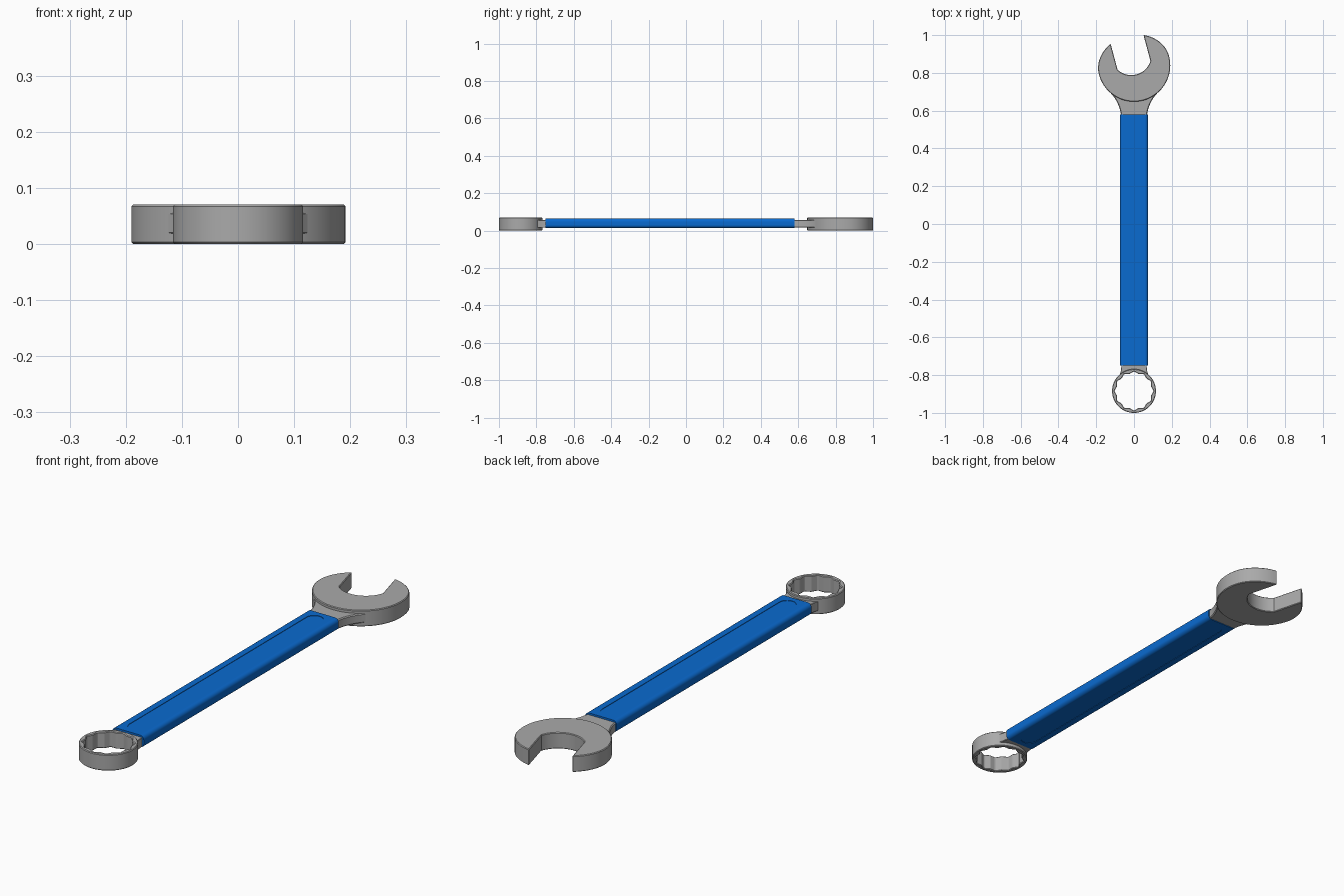
import bpy, bmesh, math
from mathutils import Matrix, Vector

if "Cube" in bpy.data.objects:
    bpy.data.objects.remove(bpy.data.objects["Cube"])


def material(name, rgb):
    m = bpy.data.materials.new(name)
    m.diffuse_color = (*rgb, 1)
    m.use_nodes = True
    m.node_tree.nodes["Principled BSDF"].inputs["Base Color"].default_value = m.diffuse_color
    return m


STEEL = material("steel grey", (0.40, 0.40, 0.40))
BLUE = material("grip blue", (0.003, 0.145, 0.63))
HEAD_Y, RING_Y = 0.84, -0.884


def finish(name, bm, mat, bevel=0.0, cutters=()):
    bmesh.ops.recalc_face_normals(bm, faces=bm.faces)
    me = bpy.data.meshes.new(name)
    bm.to_mesh(me)
    bm.free()
    ob = bpy.data.objects.new(name, me)
    bpy.context.collection.objects.link(ob)
    me.materials.append(mat)
    for o in bpy.context.selected_objects:
        o.select_set(False)
    bpy.context.view_layer.objects.active = ob
    ob.select_set(True)
    if bevel:
        b = ob.modifiers.new("bevel", 'BEVEL')
        b.width, b.segments, b.limit_method = bevel, 1, 'ANGLE'
        b.angle_limit = math.radians(40)
        bpy.ops.object.modifier_apply(modifier="bevel")
    for c in cutters:
        b = ob.modifiers.new("cut", 'BOOLEAN')
        b.object, b.operation, b.solver = c, 'DIFFERENCE', 'EXACT'
        bpy.ops.object.modifier_apply(modifier="cut")
    bpy.ops.object.shade_smooth_by_angle(angle=math.radians(30))
    w = ob.modifiers.new("normals", 'WEIGHTED_NORMAL')
    w.keep_sharp = True
    return ob


def prism(points, a, b, to3d=lambda p, h: (p[0], p[1], h)):
    """Closed outline swept from a to b."""
    bm = bmesh.new()
    lo = [bm.verts.new(to3d(p, a)) for p in points]
    hi = [bm.verts.new(to3d(p, b)) for p in points]
    bm.faces.new(lo)
    bm.faces.new(hi)
    n = len(points)
    for i in range(n):
        j = (i + 1) % n
        bm.faces.new((lo[i], lo[j], hi[j], hi[i]))
    return bm


def arc(cx, cy, r, a0, a1, n, ry=None):
    ry = ry or r
    return [(cx + r * math.cos(math.radians(a0 + (a1 - a0) * i / n)),
             cy + ry * math.sin(math.radians(a0 + (a1 - a0) * i / n)))
            for i in range(n + 1)]


# open-end head: round back, flattened jaws, slot tilted 15 degrees
t = math.degrees(math.acos(0.09 / 0.192))
outline = arc(0, 0, 0.192, 180, 360, 48)
outline += arc(0, 0, 0.192, 0, t, 16, 0.161)[1:]
sag = 0.05
r = (0.09 ** 2 + sag ** 2) / (2 * sag)
half = math.degrees(math.asin(0.09 / r))
outline += arc(0, r - sag, r, -90 + half, -90 - half, 20)
outline += arc(0, 0, 0.192, 180 - t, 180, 16, 0.161)[:-1]
bm = prism(outline, 0, 0.07)
bm.transform(Matrix.Translation((0, HEAD_Y, 0)) @ Matrix.Rotation(math.radians(15), 4, 'Z'))
finish("open_end_head", bm, STEEL, 0.003)

# box-end ring with twelve-point hole
bm = bmesh.new()
N = 96
loops = []
for inner, z in ((False, 0), (False, 0.07), (True, 0.07), (True, 0)):
    ring = []
    for i in range(N):
        d = (i * 360 / N + 15) % 30 - 15
        rad = 0.104 * math.cos(math.pi / 6) / math.cos(math.radians(30 - abs(d))) if inner else 0.116
        a = 2 * math.pi * i / N
        ring.append(bm.verts.new((rad * math.cos(a), RING_Y + rad * math.sin(a), z)))
    loops.append(ring)
for k in range(4):
    p, q = loops[k], loops[(k + 1) % 4]
    for i in range(N):
        j = (i + 1) % N
        bm.faces.new((p[i], p[j], q[j], q[i]))
finish("box_end_ring", bm, STEEL, 0.003)

# necks joining the heads to the grip
right = [(0.068, 0.55), (0.070, 0.585), (0.076, 0.612), (0.087, 0.64),
         (0.102, 0.667), (0.120, 0.689), (0.140, 0.712), (0.10, 0.74)]
bm = prism(right + [(-x, y) for x, y in reversed(right)], 0.016, 0.057)
finish("open_end_neck", bm, STEEL, 0.004)
side = [(0.066, -0.72), (0.067, -0.755), (0.070, -0.78)]
neck = [(-x, y) for x, y in side] + arc(0, RING_Y, 0.110, 135, 45, 20) + side[::-1]
finish("box_end_neck", prism(neck, 0.016, 0.057), STEEL, 0.002)

# grip: rounded bar with a shallow long panel on both faces
W, Z0, Z1, R = 0.075, 0.013, 0.065, 0.018
section = []
for cx, cz, a in ((W - R, Z1 - R, 0), (R - W, Z1 - R, 90),
                  (R - W, Z0 + R, 180), (W - R, Z0 + R, 270)):
    section += arc(cx, cz, R, a, a + 90, 6)
capsule = arc(0, 0.52, 0.036, 0, 180, 16) + arc(0, -0.69, 0.036, 180, 360, 16)
cutters = []
for za, zb in ((Z1 - 0.002, Z1 + 0.02), (Z0 - 0.02, Z0 + 0.002)):
    c = finish("panel_cutter", prism(capsule, za, zb), BLUE)
    c.hide_render = True
    cutters.append(c)
bm = prism(section, -0.75, 0.58, lambda p, h: (p[0], h, p[1]))
finish("grip", bm, BLUE, 0, cutters)
for c in cutters:
    bpy.data.objects.remove(c)
